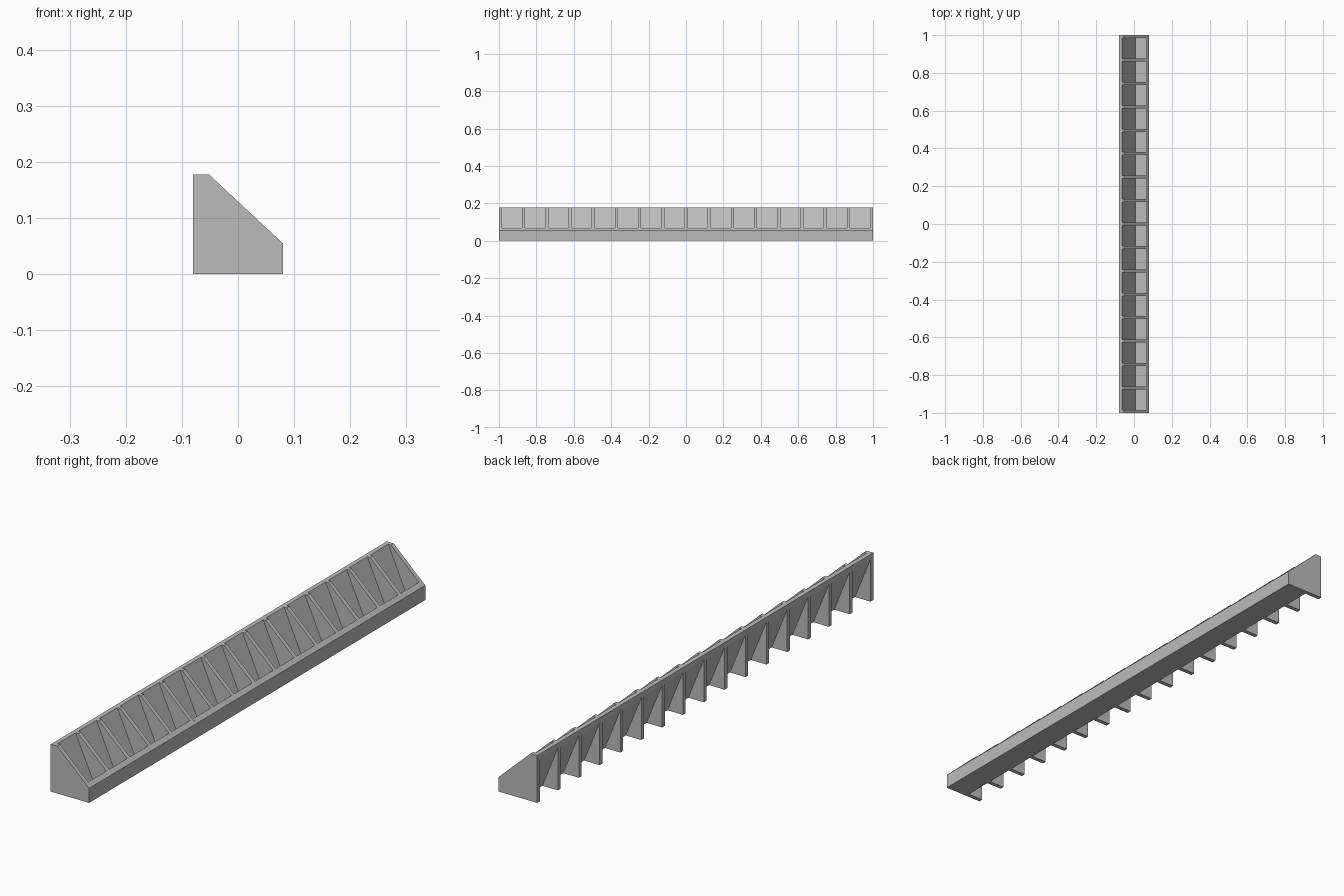
import bpy
import bmesh

default = bpy.data.objects.get("Cube")
if default:
    bpy.data.objects.remove(default, do_unlink=True)

grey = bpy.data.materials.new("plain grey")
grey.use_nodes = True
colour = (0.5, 0.5, 0.5, 1)
grey.diffuse_color = colour
grey.node_tree.nodes["Principled BSDF"].inputs["Base Color"].default_value = colour

BAYS = 16
RIB = 0.016
BAY = (2 - RIB * (BAYS + 1)) / BAYS
PITCH = RIB + BAY


def prisms(name, profile, width, starts):
    """Extrude an x-z profile along y at each start position."""
    bm = bmesh.new()
    for y in starts:
        face = bm.faces.new([bm.verts.new((x, y, z)) for x, z in profile])
        result = bmesh.ops.extrude_face_region(bm, geom=[face])
        verts = [v for v in result["geom"] if isinstance(v, bmesh.types.BMVert)]
        bmesh.ops.translate(bm, verts=verts, vec=(0, width, 0))
    bmesh.ops.recalc_face_normals(bm, faces=bm.faces)
    mesh = bpy.data.meshes.new(name)
    bm.to_mesh(mesh)
    bm.free()
    mesh.materials.append(grey)
    obj = bpy.data.objects.new(name, mesh)
    bpy.context.collection.objects.link(obj)
    return obj


# Solid wedge-shaped ribs, including both end caps
rib_profile = [(-0.08, 0), (0.08, 0), (0.08, 0.055), (-0.052, 0.178), (-0.08, 0.178)]
prisms("ribs", rib_profile, RIB, [-1 + i * PITCH for i in range(BAYS + 1)])

# Leaning panel with a floor and front lip, between each pair of ribs
bay_profile = [(-0.08, 0.178), (-0.08, 0.16), (-0.015, 0), (0.08, 0), (0.08, 0.055),
               (0.065, 0.069), (0.065, 0.02), (0.008, 0.02), (-0.063, 0.178)]
prisms("bay_panels", bay_profile, BAY, [-1 + RIB + i * PITCH for i in range(BAYS)])
